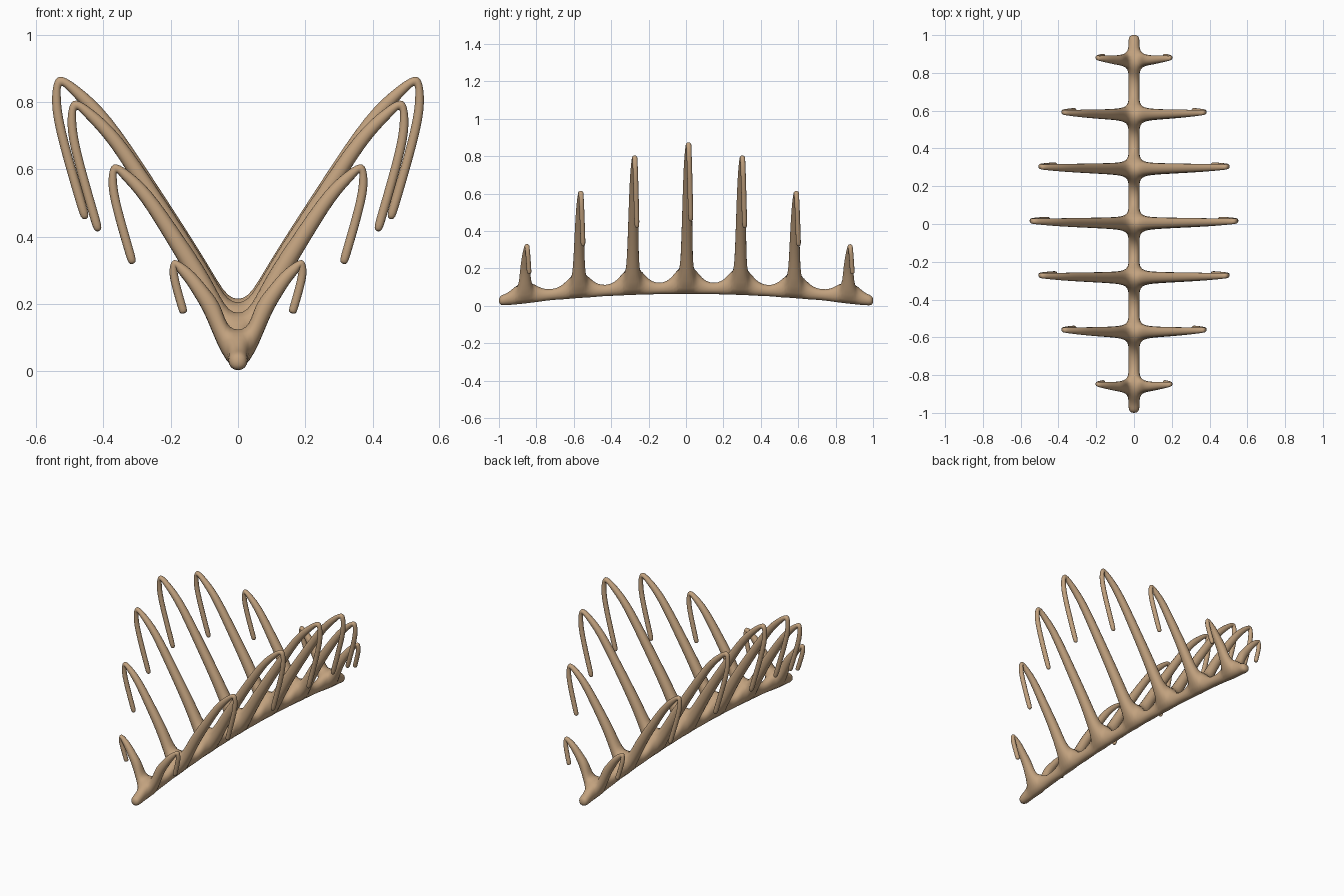
import bpy
import bmesh
from mathutils import Vector

if "Cube" in bpy.data.objects:
    bpy.data.objects.remove(bpy.data.objects["Cube"], do_unlink=True)

# Material
tan = bpy.data.materials.new("warm_tan")
tan.use_nodes = True
tan.diffuse_color = (0.54, 0.36, 0.21, 1)
tan.node_tree.nodes["Principled BSDF"].inputs["Base Color"].default_value = (0.54, 0.36, 0.21, 1)

SPACING = 0.288
SCALES = {0: 1.0, 1: 0.915, 2: 0.69, 3: 0.355}   # rib size by distance from the middle
ROOT = Vector((0.035, 0, 0.085))
# Full-size rib path past the root: x, y drift, z above the spine, half width
HOOK = [(0.40, 0.006, 0.665, 0.023), (0.49, 0.009, 0.747, 0.018),
        (0.535, 0.011, 0.783, 0.015), (0.541, 0.013, 0.730, 0.015),
        (0.538, 0.016, 0.650, 0.015), (0.463, 0.022, 0.393, 0.015),
        (0.452, 0.023, 0.356, 0.014)]

bm = bmesh.new()


def spine_z(y):
    return 0.093 - 0.065 * y * y


def spine_ring(y, bottom, top, low_half, high_half):
    z = spine_z(y)
    corners = [(-low_half, bottom), (low_half, bottom), (high_half, top), (-high_half, top)]
    return [bm.verts.new((x, y, z + dz)) for x, dz in corners]


def bridge(a, b, sides=(0, 1, 2, 3)):
    for i in sides:
        j = (i + 1) % 4
        bm.faces.new((a[i], a[j], b[j], b[i]))


def rib_path(scale):
    thin = 0.85 + 0.15 * scale
    bend = Vector(HOOK[0][:3]) * scale
    first = 0.22 + 0.2 * (1 - scale)
    path = []
    for t, r in ((first, 0.033), (0.65, 0.028)):
        path.append((ROOT.lerp(bend, t), r * thin))
    for x, drift, z, r in HOOK:
        path.append((Vector((x * scale, drift, z * scale)), r * thin))
    return path


def rib(start, side, y, scale):
    path = rib_path(scale)
    base = Vector((0, y, spine_z(y)))
    previous = start
    for i, (point, r) in enumerate(path):
        before = path[i - 1][0] if i else ROOT
        ahead = path[i + 1][0] if i + 1 < len(path) else point
        into = (point - before).normalized()
        out = (ahead - point).normalized() if ahead != point else into
        along = (into + out).normalized()
        up = Vector((-along.z, 0, along.x)).normalized()
        miter = min(1.3, 1 / max(0.3, along.dot(into)))
        ring = []
        for n, s in ((-1, -1), (-1, 1), (1, 1), (1, -1)):
            p = base + point + up * (n * r * miter) + Vector((0, s * r, 0))
            ring.append(bm.verts.new((side * p.x, p.y, p.z)))
        bridge(previous, ring)
        previous = ring
    bm.faces.new(previous)


# Spine with a pair of hooked ribs growing out of each thickened joint
A = 0.031
last = spine_ring(-1.004, -A, A, A, A)
bm.faces.new(last)
for k in range(-3, 4):
    y = k * SPACING + 0.003
    scale = SCALES[abs(k)]
    crotch = 0.055 + 0.068 * scale
    near = spine_ring(y - 0.095, -A, A, A, A)
    joint_a = spine_ring(y - 0.042, -0.039, crotch, 0.036, 0.03)
    joint_b = spine_ring(y + 0.042, -0.039, crotch, 0.036, 0.03)
    far = spine_ring(y + 0.095, -A, A, A, A)
    bridge(last, near)
    bridge(near, joint_a)
    bridge(joint_a, joint_b, (0, 2))
    bridge(joint_b, far)
    rib([joint_a[1], joint_b[1], joint_b[2], joint_a[2]], 1, y, scale)
    rib([joint_a[0], joint_b[0], joint_b[3], joint_a[3]], -1, y, scale)
    last = far
tip = spine_ring(1.004, -A, A, A, A)
bridge(last, tip)
bm.faces.new(tip)

bmesh.ops.recalc_face_normals(bm, faces=bm.faces[:])
for face in bm.faces:
    face.smooth = True
mesh = bpy.data.meshes.new("ribbed_spine")
bm.to_mesh(mesh)
bm.free()
mesh.materials.append(tan)
body = bpy.data.objects.new("ribbed_spine", mesh)
bpy.context.collection.objects.link(body)

# Rounded surface
rounding = body.modifiers.new("rounding", "SUBSURF")
rounding.levels = 2
rounding.render_levels = 2
